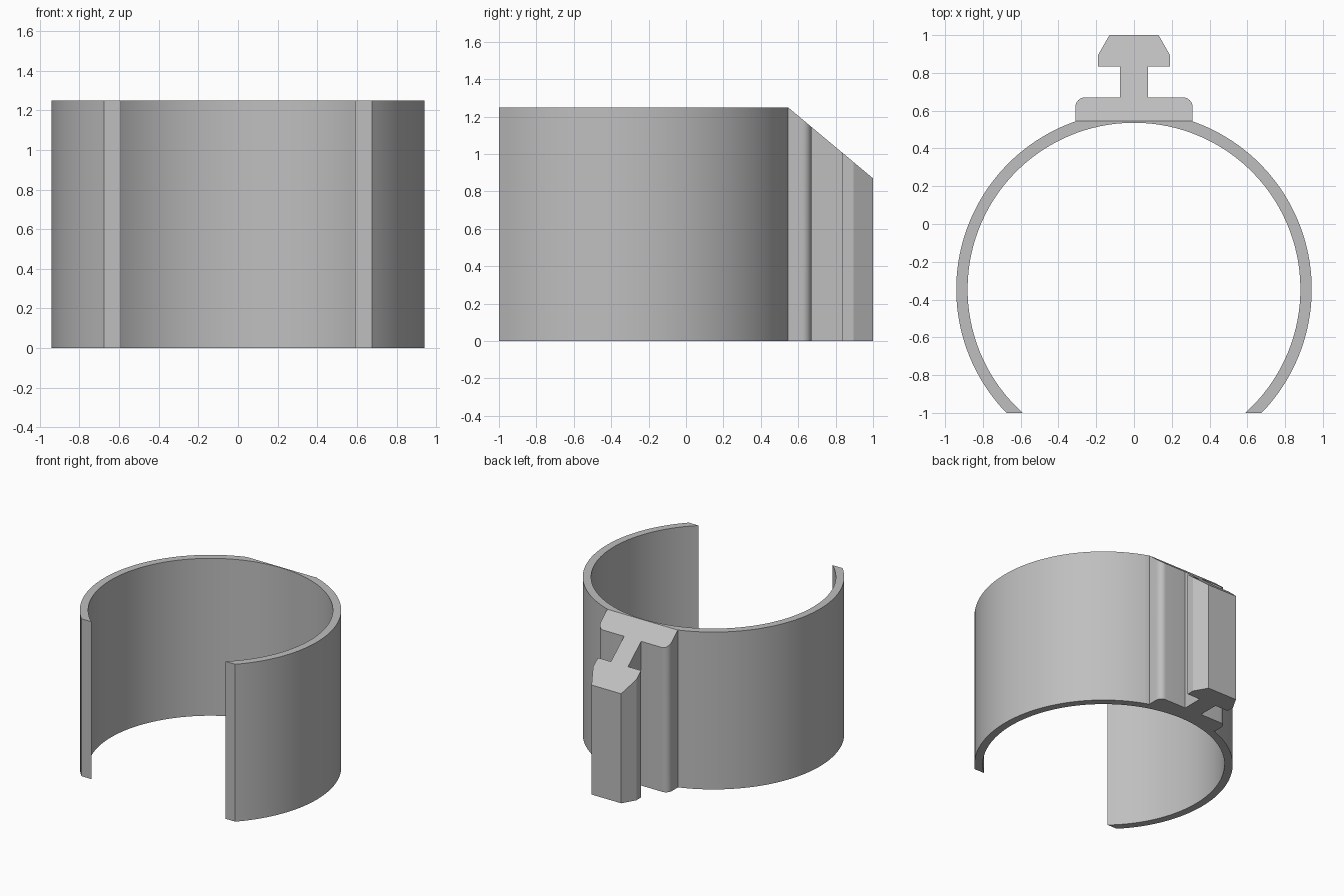
import bpy, bmesh
from math import asin, cos, sin, pi, radians

if "Cube" in bpy.data.objects:
    bpy.data.objects.remove(bpy.data.objects["Cube"], do_unlink=True)

HEIGHT = 1.25
CENTRE_Y = -0.345
OUTER, INNER = 0.941, 0.881
OPEN_Y = -1.0        # flat cut across the clip opening
SEAT_Y = 0.545       # flat seat where the mount joins the band
SLOPE = 0.38 / (1.0 - SEAT_Y)

grey = bpy.data.materials.new("plain grey")
grey.use_nodes = True
colour = (0.52, 0.52, 0.52, 1)
grey.diffuse_color = colour
grey.node_tree.nodes["Principled BSDF"].inputs["Base Color"].default_value = colour


def top_height(y):
    return HEIGHT - max(0, y - SEAT_Y) * SLOPE


def prism(name, outline):
    """Raise a counter-clockwise outline to the height given by its depth."""
    bm = bmesh.new()
    low = [bm.verts.new((x, y, 0)) for x, y in outline]
    high = [bm.verts.new((x, y, top_height(y))) for x, y in outline]
    bm.faces.new(low[::-1])
    bm.faces.new(high)
    for i in range(len(low)):
        j = (i + 1) % len(low)
        bm.faces.new((low[i], low[j], high[j], high[i]))
    bmesh.ops.recalc_face_normals(bm, faces=bm.faces)
    mesh = bpy.data.meshes.new(name)
    bm.to_mesh(mesh)
    bm.free()
    mesh.materials.append(grey)
    obj = bpy.data.objects.new(name, mesh)
    bpy.context.collection.objects.link(obj)
    bpy.ops.object.select_all(action="DESELECT")
    obj.select_set(True)
    bpy.context.view_layer.objects.active = obj
    bpy.ops.object.shade_smooth_by_angle(angle=radians(25))
    return obj


def arc(cx, cy, radius, start, end, steps):
    angles = [start + (end - start) * i / steps for i in range(steps + 1)]
    return [(cx + radius * cos(a), cy + radius * sin(a)) for a in angles]


def mirrored(half):
    """Close a right-hand half outline with its mirror image."""
    return half + [(-x, y) for x, y in reversed(half)]


def angle_at(y, radius):
    return asin((y - CENTRE_Y) / radius)


# Open C-shaped band, flattened at the back for the mount
seat = angle_at(SEAT_Y, OUTER)
outer_side = arc(0, CENTRE_Y, OUTER, angle_at(OPEN_Y, OUTER), seat, 48)
inner_start = angle_at(OPEN_Y, INNER)
inner_side = arc(0, CENTRE_Y, INNER, pi - inner_start, inner_start, 96)
prism("clip_band", mirrored(outer_side) + inner_side)

# Mount: rounded base plate, narrow stem and tapered locking head
base = [(0.31, SEAT_Y)] + arc(0.26, 0.62, 0.05, 0, pi / 2, 8)
stem = [(0.075, 0.67), (0.075, 0.835)]
head = [(0.19, 0.835), (0.19, 0.895), (0.13, 1.0)]
prism("rail_mount", mirrored(base + stem + head))
